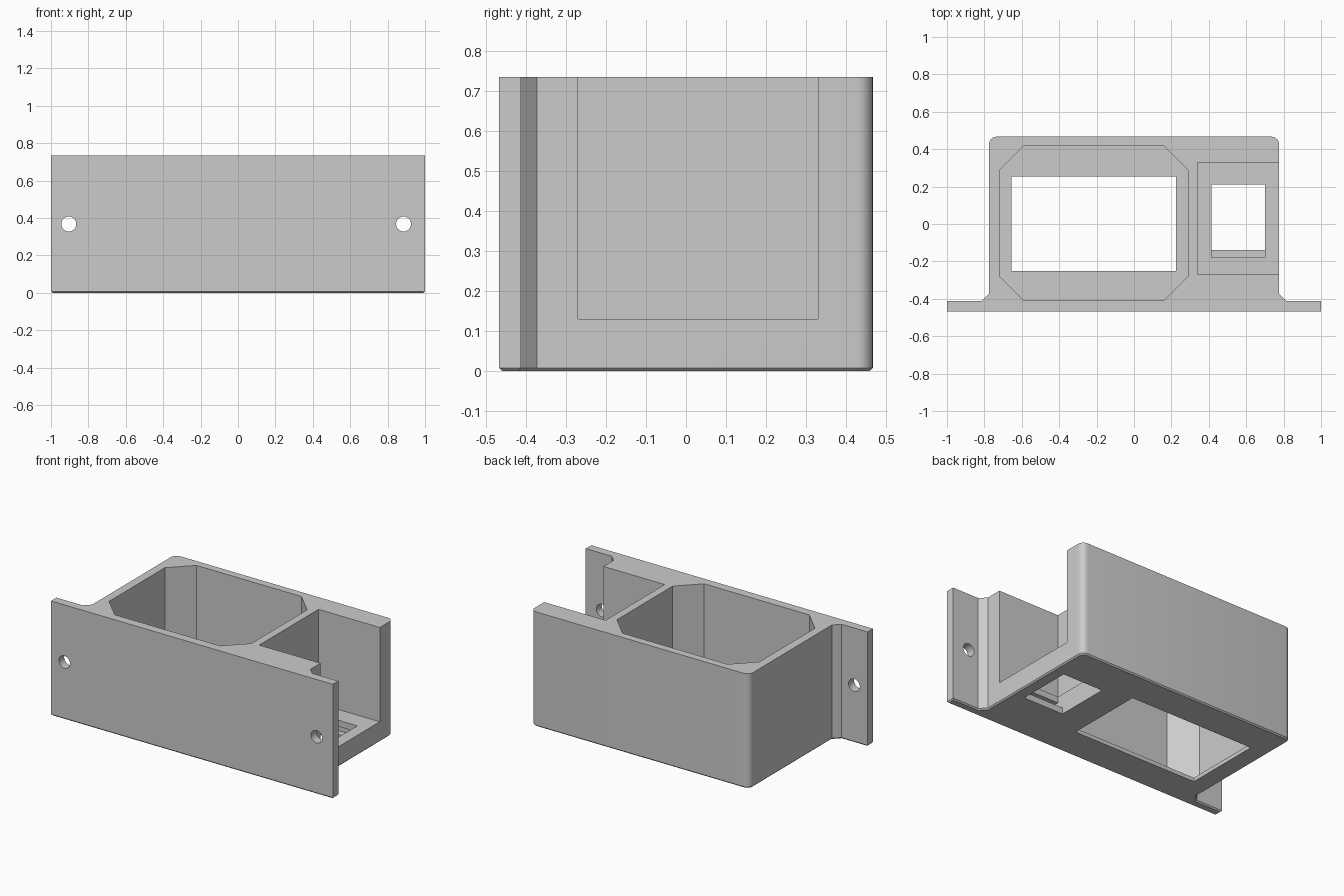
import bpy
import bmesh
from math import cos, sin, radians

if "Cube" in bpy.data.objects:
    bpy.data.objects.remove(bpy.data.objects["Cube"])

HEIGHT = 0.735

grey = bpy.data.materials.new("plain grey")
grey.use_nodes = True
colour = (0.6, 0.6, 0.6, 1)
grey.diffuse_color = colour
grey.node_tree.nodes["Principled BSDF"].inputs["Base Color"].default_value = colour


def prism(name, outline, z0, z1, bottom_bevel=0):
    """Extrude a counter-clockwise xy outline from z0 to z1."""
    bm = bmesh.new()
    face = bm.faces.new([bm.verts.new((x, y, z0)) for x, y in outline])
    rim = list(face.edges)
    top = bmesh.ops.extrude_face_region(bm, geom=[face], use_keep_orig=True)["geom"]
    for v in top:
        if isinstance(v, bmesh.types.BMVert):
            v.co.z = z1
    if bottom_bevel:
        bmesh.ops.bevel(bm, geom=rim, offset=bottom_bevel, segments=1, affect='EDGES')
    bmesh.ops.recalc_face_normals(bm, faces=bm.faces)
    mesh = bpy.data.meshes.new(name)
    bm.to_mesh(mesh)
    bm.free()
    mesh.materials.append(grey)
    obj = bpy.data.objects.new(name, mesh)
    bpy.context.collection.objects.link(obj)
    return obj


def rect(x0, x1, y0, y1):
    return [(x0, y0), (x1, y0), (x1, y1), (x0, y1)]


def cut(target, cutter):
    """Subtract the cutter, then discard it."""
    mod = target.modifiers.new("cut", 'BOOLEAN')
    mod.operation = 'DIFFERENCE'
    mod.solver = 'EXACT'
    mod.object = cutter
    bpy.context.view_layer.objects.active = target
    bpy.ops.object.modifier_apply(modifier=mod.name)
    bpy.data.objects.remove(cutter)


# Body and flange outline: right half, then mirrored
r = 0.04
half = [(1, -0.467), (1, -0.412), (0.815, -0.412), (0.775, -0.372)]
half += [(0.775 - r + r * cos(radians(a)), 0.467 - r + r * sin(radians(a)))
         for a in range(0, 91, 15)]
outline = half + [(-x, y) for x, y in reversed(half)]
housing = prism("mounting_housing", outline, 0, HEIGHT, 0.008)

# Large eight-sided pocket with a window through its thin floor
x0, x1, y0, y1, c = -0.72, 0.29, -0.41, 0.418, 0.132
octagon = [(x0 + c, y0), (x1 - c, y0), (x1, y0 + c), (x1, y1 - c),
           (x1 - c, y1), (x0 + c, y1), (x0, y1 - c), (x0, y0 + c)]
cut(housing, prism("pocket_cutter", octagon, 0.025, 1))
cut(housing, prism("window_cutter", rect(-0.655, 0.225, -0.25, 0.255), -0.1, 0.1))

# Side bay, open at the side and top
cut(housing, prism("bay_cutter", rect(0.34, 0.9, -0.27, 0.33), 0.13, 1))

# Socket opening: narrow mouth, wide latch chamber, medium top
for front, back, low, high in ((-0.14, 0.21, -0.1, 0.045),
                               (-0.23, 0.25, 0.04, 0.09),
                               (-0.18, 0.21, 0.085, 0.2)):
    cut(housing, prism("socket_cutter", rect(0.415, 0.70, front, back), low, high))

# Screw holes through the flanges
for x in (-0.905, 0.885):
    bpy.ops.mesh.primitive_cylinder_add(vertices=32, radius=0.04, depth=0.3,
                                        location=(x, -0.44, 0.368),
                                        rotation=(radians(90), 0, 0))
    hole = bpy.context.object
    hole.data.materials.append(grey)
    cut(housing, hole)

# Smooth rounded corners and holes, keep the other edges sharp
bpy.ops.object.select_all(action='DESELECT')
housing.select_set(True)
bpy.context.view_layer.objects.active = housing
bpy.ops.object.shade_smooth_by_angle(angle=radians(30))
